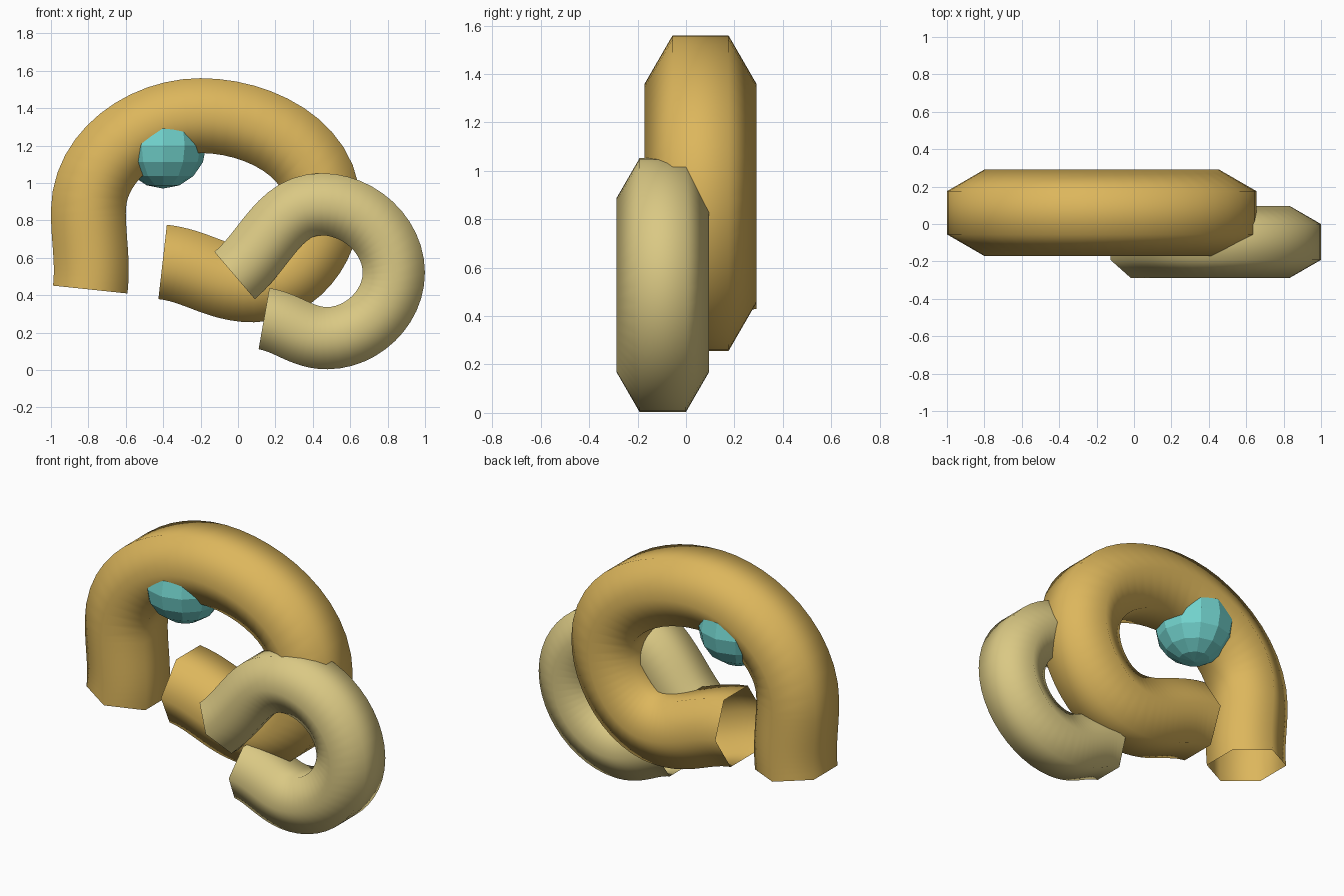
import bpy, bmesh, math
from mathutils import Vector
from mathutils.geometry import interpolate_bezier

if "Cube" in bpy.data.objects:
    bpy.data.objects.remove(bpy.data.objects["Cube"])


def material(name, color):
    m = bpy.data.materials.new(name)
    m.diffuse_color = (*color, 1)
    m.use_nodes = True
    m.node_tree.nodes["Principled BSDF"].inputs["Base Color"].default_value = m.diffuse_color
    return m


def finish(bm, name, mat, smooth):
    mesh = bpy.data.meshes.new(name)
    for f in bm.faces:
        f.smooth = smooth
    bm.to_mesh(mesh)
    bm.free()
    mesh.materials.append(mat)
    ob = bpy.data.objects.new(name, mesh)
    bpy.context.collection.objects.link(ob)
    return ob


def heading(deg):
    a = math.radians(deg)
    return Vector((math.cos(a), 0, math.sin(a)))


def tube(name, anchors, y, radius, mat, steps=12, sides=6):
    """Open six-sided tube along a path of (x, z, heading) anchors."""
    path = []
    for (x0, z0, a0), (x1, z1, a1) in zip(anchors, anchors[1:]):
        p, q = Vector((x0, y, z0)), Vector((x1, y, z1))
        h = (q - p).length * 0.375
        pts = interpolate_bezier(p, p + heading(a0) * h, q - heading(a1) * h, q, steps + 1)
        path += pts if not path else pts[1:]
    bm = bmesh.new()
    rings = []
    for i, p in enumerate(path):
        if i == 0:
            t = heading(anchors[0][2])
        elif i == len(path) - 1:
            t = heading(anchors[-1][2])
        else:
            t = (path[i + 1] - path[i - 1]).normalized()
        n = Vector((-t.z, 0, t.x))
        ring = []
        for k in range(sides):
            a = math.tau * k / sides
            ring.append(bm.verts.new(p + Vector((0, math.cos(a), 0)) * radius + n * math.sin(a) * radius))
        rings.append(ring)
    for r, s in zip(rings, rings[1:]):
        for k in range(sides):
            j = (k + 1) % sides
            bm.faces.new((r[k], r[j], s[j], s[k]))
    bmesh.ops.recalc_face_normals(bm, faces=bm.faces[:])
    return finish(bm, name, mat, True)


gold = material("gold", (0.72, 0.47, 0.107))
sand = material("sand", (0.70, 0.58, 0.23))
teal = material("teal", (0.17, 0.66, 0.62))

# Large hooked tube
tube("large_tube", [(-0.79, 0.43, 84), (-0.80, 0.85, 90), (-0.20, 1.36, 0),
                    (0.455, 0.88, -90), (0.08, 0.455, -180), (-0.403, 0.578, -186.5)],
     0.06, 0.231, gold)

# Small looped tube in front
tube("small_tube", [(-0.018, 0.505, 40.5), (0.447, 0.886, 0), (0.833, 0.52, -90),
                    (0.475, 0.17, -180), (0.139, 0.275, -190)],
     -0.096, 0.192, sand)

# Faceted ball tucked under the arch
bm = bmesh.new()
bmesh.ops.create_uvsphere(bm, u_segments=12, v_segments=8, radius=0.23)
bmesh.ops.translate(bm, verts=bm.verts[:], vec=(-0.4, 0.06, 1.2))
finish(bm, "ball", teal, False)
